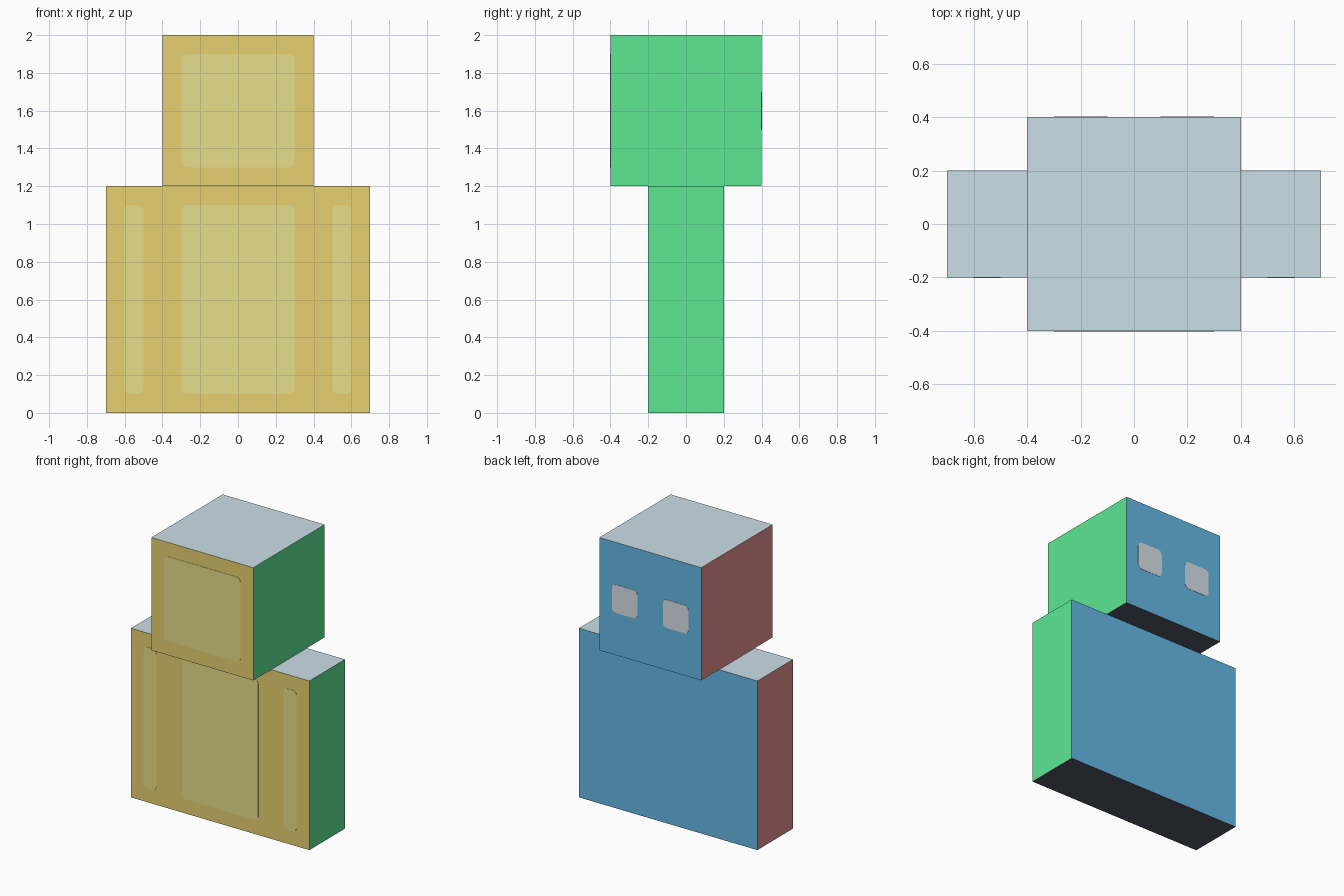
import bpy, bmesh, math
from mathutils import Vector

if "Cube" in bpy.data.objects:
    bpy.data.objects.remove(bpy.data.objects["Cube"])


def make_material(name, rgb):
    # sRGB 0-255 to linear
    lin = [(c / 255 / 12.92 if c < 11 else ((c / 255 + 0.055) / 1.055) ** 2.4) for c in rgb]
    mat = bpy.data.materials.new(name)
    mat.diffuse_color = (*lin, 1.0)
    mat.use_nodes = True
    mat.node_tree.nodes["Principled BSDF"].inputs["Base Color"].default_value = mat.diffuse_color
    return mat


YELLOW = make_material("yellow", (244, 219, 120))
PALE_YELLOW = make_material("pale_yellow", (245, 236, 148))
GREEN = make_material("green", (98, 243, 154))
BLUE = make_material("blue", (110, 201, 249))
PINK = make_material("pink", (245, 154, 152))
PALE_GREY = make_material("pale_grey", (211, 231, 240))
DARK_GREY = make_material("dark_grey", (83, 89, 104))
EYE_GREY = make_material("eye_grey", (221, 231, 236))

# Colour of each box side by the direction it faces
SIDES = [((0, -1, 0), YELLOW), ((1, 0, 0), GREEN), ((0, 1, 0), BLUE),
         ((-1, 0, 0), PINK), ((0, 0, 1), PALE_GREY), ((0, 0, -1), DARK_GREY)]


def add_object(name, bm, materials):
    mesh = bpy.data.meshes.new(name)
    bm.to_mesh(mesh)
    bm.free()
    for mat in materials:
        mesh.materials.append(mat)
    obj = bpy.data.objects.new(name, mesh)
    bpy.context.collection.objects.link(obj)
    return obj


def box(name, low, high):
    low, high = Vector(low), Vector(high)
    bm = bmesh.new()
    bmesh.ops.create_cube(bm, size=1)
    bmesh.ops.scale(bm, vec=high - low, verts=bm.verts)
    bmesh.ops.translate(bm, vec=(low + high) / 2, verts=bm.verts)
    bm.normal_update()
    for face in bm.faces:
        face.material_index = max(range(6), key=lambda i: face.normal.dot(Vector(SIDES[i][0])))
    return add_object(name, bm, [mat for _, mat in SIDES])


def plate(name, x, z, y, direction, mat, radius=0.03, thickness=0.002):
    """Thin rounded rectangle on a front (-1) or back (+1) face."""
    bm = bmesh.new()
    corners = [(x[1], z[1], -1, -1), (x[0], z[1], 1, -1), (x[0], z[0], 1, 1), (x[1], z[0], -1, 1)]
    verts = []
    for quarter, (cx, cz, sx, sz) in enumerate(corners):
        for step in range(5):
            a = math.radians(90 * quarter + 22.5 * step)
            verts.append(bm.verts.new((cx + radius * (sx + math.cos(a)), y,
                                       cz + radius * (sz + math.sin(a)))))
    face = bm.faces.new(verts)
    ext = bmesh.ops.extrude_face_region(bm, geom=[face], use_keep_orig=True)
    moved = [v for v in ext["geom"] if isinstance(v, bmesh.types.BMVert)]
    bmesh.ops.translate(bm, vec=(0, direction * thickness, 0), verts=moved)
    bmesh.ops.recalc_face_normals(bm, faces=bm.faces)
    return add_object(name, bm, [mat])


# Body parts
box("head", (-0.4, -0.4, 1.2), (0.4, 0.4, 2.0))
box("torso", (-0.4, -0.2, 0), (0.4, 0.2, 1.2))
box("left_arm", (-0.7, -0.2, 0), (-0.4, 0.2, 1.2))
box("right_arm", (0.4, -0.2, 0), (0.7, 0.2, 1.2))

# Pale panels on the front
plate("head_panel", (-0.3, 0.3), (1.3, 1.9), -0.4, -1, PALE_YELLOW)
plate("torso_panel", (-0.3, 0.3), (0.1, 1.1), -0.2, -1, PALE_YELLOW)

# Arm panels on the front and eyes on the back
for side, cx in (("left", -1), ("right", 1)):
    plate(side + "_arm_panel", (cx * 0.55 - 0.05, cx * 0.55 + 0.05), (0.1, 1.1), -0.2, -1, PALE_YELLOW)
    plate(side + "_eye", (cx * 0.2 - 0.1, cx * 0.2 + 0.1), (1.5, 1.7), 0.4, 1, EYE_GREY)
